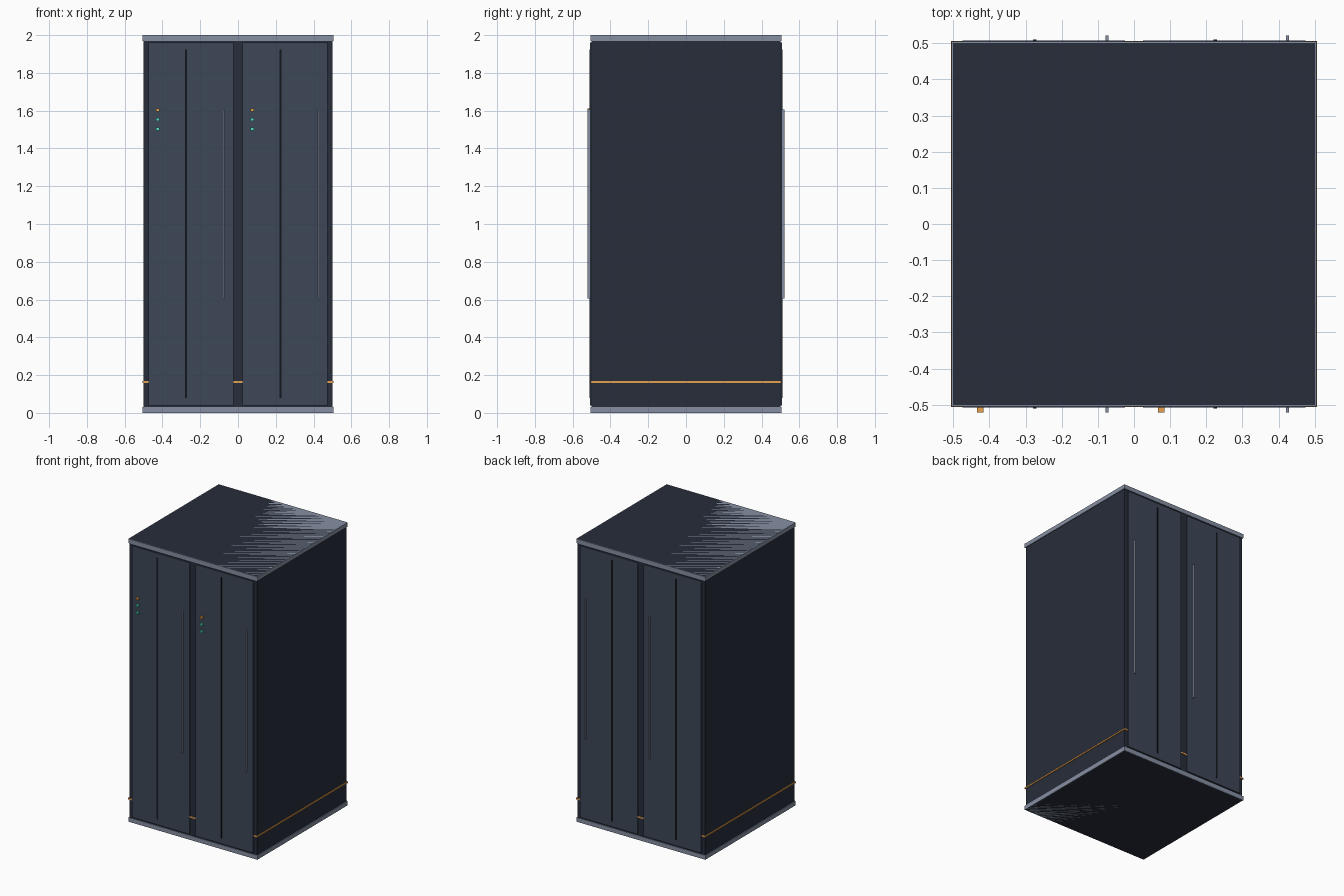
import bpy

if "Cube" in bpy.data.objects:
    bpy.data.objects.remove(bpy.data.objects["Cube"])


def material(name, rgb):
    m = bpy.data.materials.new(name)
    m.diffuse_color = (*rgb, 1)
    m.use_nodes = True
    m.node_tree.nodes["Principled BSDF"].inputs["Base Color"].default_value = m.diffuse_color
    return m


DARK = material("dark_shell", (0.020, 0.026, 0.042))
PANEL = material("door_panel", (0.047, 0.063, 0.095))
TRIM = material("steel_trim", (0.24, 0.28, 0.37))
BLACK = material("black_slot", (0.006, 0.008, 0.012))
AMBER = material("amber", (0.80, 0.36, 0.08))
TEAL = material("teal", (0.08, 0.75, 0.52))


def box(name, x, y, z, mat):
    """Axis-aligned box from (min, max) ranges."""
    ranges = (x, y, z)
    bpy.ops.mesh.primitive_cube_add(size=1, location=[(a + b) / 2 for a, b in ranges])
    ob = bpy.context.object
    ob.name = name
    ob.scale = [abs(b - a) for a, b in ranges]
    bpy.ops.object.transform_apply(location=False, rotation=False, scale=True)
    ob.data.materials.append(mat)
    return ob


# Cabinet shell with top and bottom trim plates
box("cabinet_body", (-0.5, 0.5), (-0.5, 0.5), (0, 2), DARK)
P = 0.505
box("bottom_plate", (-P, P), (-P, P), (0, 0.03), TRIM)
box("top_plate", (-P, P), (-P, P), (1.97, 2), TRIM)

# Amber band around the base, hidden behind the doors
B = 0.506
box("amber_band", (-B, B), (-B, B), (0.158, 0.168), AMBER)

# Two doors on the front and two on the back
for side, s in (("front", -1), ("back", 1)):
    for label, cx in (("left", -0.25), ("right", 0.25)):
        tag = f"{side}_{label}"
        box(f"{tag}_door", (cx - 0.225, cx + 0.225), (s * 0.49, s * 0.508), (0.04, 1.96), PANEL)
        box(f"{tag}_slot", (cx - 0.03, cx - 0.02), (s * 0.495, s * 0.511), (0.08, 1.925), BLACK)
        box(f"{tag}_handle", (cx + 0.171, cx + 0.179), (s * 0.5, s * 0.522), (0.605, 1.605), TRIM)
        # Status lights on the front only
        if s < 0:
            for i, mat in enumerate((TEAL, TEAL, AMBER)):
                z = 1.503 + i * 0.05
                box(f"{tag}_light_{i}", (cx - 0.184, cx - 0.166), (s * 0.5, s * 0.521),
                    (z - 0.008, z + 0.008), mat)
